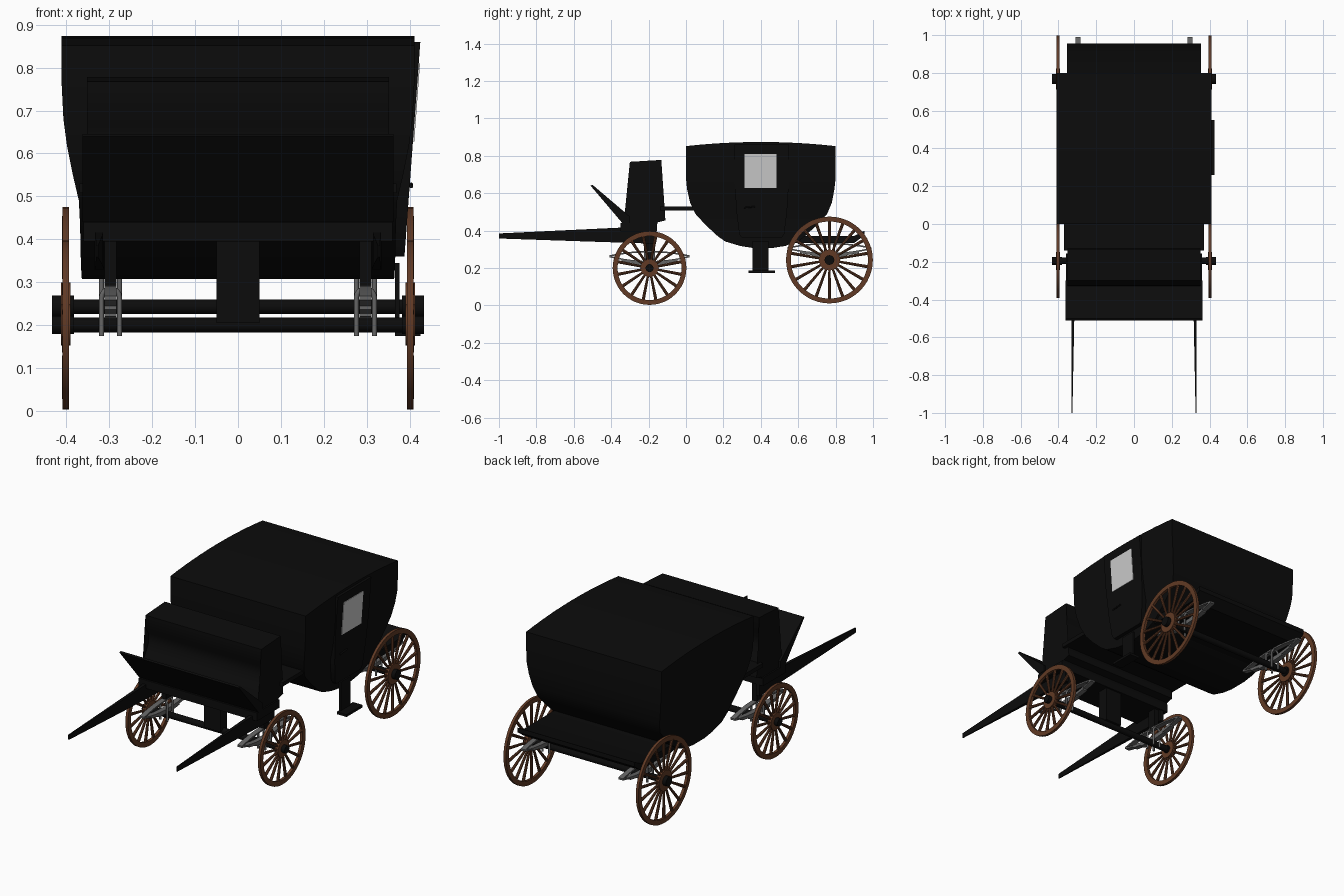
import bpy, bmesh, math
from mathutils import Matrix, Vector

if "Cube" in bpy.data.objects:
    bpy.data.objects.remove(bpy.data.objects["Cube"])

def mat(name, c):
    m = bpy.data.materials.new(name)
    m.diffuse_color = (*c, 1)
    m.use_nodes = True
    m.node_tree.nodes["Principled BSDF"].inputs["Base Color"].default_value = m.diffuse_color
    return m

BLACK = mat("black paint", (0.0035, 0.0035, 0.0035))
BROWN = mat("brown wood", (0.12, 0.042, 0.018))
GREY = mat("spring steel", (0.13, 0.13, 0.13))
GLASS = mat("pale window", (0.6, 0.6, 0.6))

def finish(name, bm, m, smooth=True):
    bmesh.ops.recalc_face_normals(bm, faces=bm.faces[:])
    me = bpy.data.meshes.new(name)
    bm.to_mesh(me)
    bm.free()
    me.materials.append(m)
    ob = bpy.data.objects.new(name, me)
    bpy.context.collection.objects.link(ob)
    if smooth:
        bpy.ops.object.select_all(action='DESELECT')
        ob.select_set(True)
        bpy.context.view_layer.objects.active = ob
        bpy.ops.object.shade_smooth_by_angle(angle=math.radians(35))
    return ob

def loft(name, rows, m):
    """Stack of rectangles, each row = z, y0, y1, x0, x1."""
    bm = bmesh.new()
    rings = [[bm.verts.new(p) for p in ((x0, y0, z), (x1, y0, z), (x1, y1, z), (x0, y1, z))]
             for z, y0, y1, x0, x1 in rows]
    for a, b in zip(rings, rings[1:]):
        for i in range(4):
            bm.faces.new((a[i], a[(i + 1) % 4], b[(i + 1) % 4], b[i]))
    bm.faces.new(rings[0])
    bm.faces.new(rings[-1])
    return finish(name, bm, m)

def box(name, x0, x1, y0, y1, z0, z1, m=BLACK):
    return loft(name, [(z0, y0, y1, x0, x1), (z1, y0, y1, x0, x1)], m)

def side_profile(name, pts, x0, x1, m=BLACK):
    """Side outline (y, z) extruded across x."""
    bm = bmesh.new()
    a = [bm.verts.new((x0, y, z)) for y, z in pts]
    b = [bm.verts.new((x1, y, z)) for y, z in pts]
    n = len(pts)
    for i in range(n):
        bm.faces.new((a[i], a[(i + 1) % n], b[(i + 1) % n], b[i]))
    caps = [bm.faces.new(a), bm.faces.new(b)]
    bmesh.ops.triangulate(bm, faces=caps)
    return finish(name, bm, m)

def add_cyl(bm, p, q, r1, r2, seg):
    p, q = Vector(p), Vector(q)
    d = q - p
    M = Matrix.Translation((p + q) / 2) @ d.to_track_quat('Z', 'Y').to_matrix().to_4x4()
    bmesh.ops.create_cone(bm, cap_ends=True, segments=seg, radius1=r1, radius2=r2,
                          depth=d.length, matrix=M)

def rod(name, p, q, r, m=BLACK, seg=20):
    bm = bmesh.new()
    add_cyl(bm, p, q, r, r, seg)
    return finish(name, bm, m)

# cabin body: narrow rounded belly, upright upper walls
body = [(0.307, 0.36, 0.46, 0.364), (0.318, 0.29, 0.53, 0.365), (0.342, 0.21, 0.60, 0.366),
        (0.37, 0.17, 0.635, 0.367), (0.43, 0.105, 0.70, 0.368), (0.49, 0.05, 0.755, 0.371),
        (0.55, 0.022, 0.78, 0.385), (0.62, 0.006, 0.793, 0.399), (0.68, 0.0, 0.80, 0.407),
        (0.76, 0.0, 0.80, 0.411), (0.85, 0.0, 0.80, 0.411)]
loft("cabin_body", [(z, a, b, -w, w) for z, a, b, w in body], BLACK)
roof = [(0.8 * i / 12, 0.852 + 0.022 * (1 - (i / 6 - 1) ** 2)) for i in range(13)]
side_profile("cabin_roof", [(0, 0.845)] + roof + [(0.8, 0.845)], -0.411, 0.411)

# door on the right side, with window and handle
def door_x(z):
    return 0.388 + (z - 0.36) * 0.074
loft("door", [(z, a, b, 0.36, door_x(z)) for z, a, b in
              ((0.36, 0.30, 0.51), (0.38, 0.285, 0.525), (0.5, 0.27, 0.54),
               (0.66, 0.26, 0.55), (0.86, 0.26, 0.55))], BLACK)
loft("door_window", [(z, 0.313, 0.483, door_x(z) - 0.004, door_x(z) + 0.003)
                     for z in (0.628, 0.81)], GLASS)
rod("door_handle_stem", (0.39, 0.34, 0.525), (0.406, 0.34, 0.525), 0.004)
rod("door_handle", (0.404, 0.31, 0.523), (0.404, 0.37, 0.528), 0.004)

# boarding step under the door
box("step_post", 0.366, 0.376, 0.355, 0.44, 0.18, 0.345)
box("step_tread", 0.366, 0.425, 0.335, 0.475, 0.174, 0.187)

# driver's seat, floor, footboard and link to the cabin
side_profile("driver_seat", [(-0.30, 0.768), (-0.30, 0.70), (-0.275, 0.66), (-0.272, 0.61),
             (-0.295, 0.565), (-0.325, 0.52), (-0.335, 0.45), (-0.335, 0.42), (-0.16, 0.42),
             (-0.15, 0.445), (-0.11, 0.455), (-0.115, 0.50), (-0.14, 0.555), (-0.163, 0.61),
             (-0.163, 0.655), (-0.145, 0.69), (-0.132, 0.778)], -0.352, 0.352)
box("driver_floor", -0.36, 0.36, -0.35, -0.155, 0.395, 0.44)
side_profile("footboard", [(-0.51, 0.64), (-0.50, 0.645), (-0.30, 0.475), (-0.30, 0.44),
             (-0.34, 0.44)], -0.363, 0.363)
box("link_deck", -0.37, 0.37, -0.14, 0.05, 0.508, 0.53)

# rear platform
side_profile("rear_platform", [(0.52, 0.335), (0.90, 0.335), (0.955, 0.375), (0.955, 0.40),
             (0.90, 0.372), (0.52, 0.372)], -0.355, 0.355)

# shafts, tapering forward
for s, side in ((-1, "left"), (1, "right")):
    bm = bmesh.new()
    ends = []
    for y, z0, z1, xi, xo in ((-1.0, 0.358, 0.385, 0.326, 0.331), (-0.5, 0.341, 0.409, 0.316, 0.332),
                              (-0.16, 0.33, 0.425, 0.312, 0.334)):
        ends.append([bm.verts.new((s * x, y, z)) for x, z in
                     ((xi, z0), (xo, z0), (xo, z1), (xi, z1))])
    for a, b in zip(ends, ends[1:]):
        for i in range(4):
            bm.faces.new((a[i], a[(i + 1) % 4], b[(i + 1) % 4], b[i]))
    bm.faces.new(ends[0])
    bm.faces.new(ends[-1])
    finish(side + "_shaft", bm, BLACK, False)

def wheel(name, x, y, z, R, spokes):
    bm = bmesh.new()
    N, h, w = 48, 0.0075, 0.026
    rings = []
    for i in range(N):
        c, s = math.cos(2 * math.pi * i / N), math.sin(2 * math.pi * i / N)
        rings.append([bm.verts.new((x + dx, y + r * c, z + r * s)) for dx, r in
                      ((-h, R - w), (h, R - w), (h, R), (-h, R))])
    for i in range(N):
        a, b = rings[i], rings[(i + 1) % N]
        for k in range(4):
            bm.faces.new((a[k], a[(k + 1) % 4], b[(k + 1) % 4], b[k]))
    for i in range(spokes):
        t = 2 * math.pi * (i + 0.5) / spokes
        d = Vector((0, math.cos(t), math.sin(t)))
        c = Vector((x, y, z))
        add_cyl(bm, c + d * 0.03, c + d * (R - w + 0.005), 0.006, 0.0085, 8)
    add_cyl(bm, (x - 0.011, y, z), (x + 0.011, y, z), R * 0.24, R * 0.24, 28)
    finish(name, bm, BROWN)

def tube(name, pts, r):
    cu = bpy.data.curves.new(name, 'CURVE')
    cu.dimensions = '3D'
    cu.bevel_depth = r
    cu.bevel_resolution = 2
    cu.use_fill_caps = True
    sp = cu.splines.new('POLY')
    sp.points.add(len(pts) - 1)
    for p, q in zip(sp.points, pts):
        p.co = (*q, 1)
    cu.materials.append(GREY)
    bpy.context.collection.objects.link(bpy.data.objects.new(name, cu))

# axles with wheels, hubs and leaf springs
for end, y, z, R, n, hub, half, top in (("front", -0.195, 0.20, 0.197, 16, 0.021, 0.215, 0.41),
                                        ("rear", 0.767, 0.243, 0.232, 18, 0.026, 0.224, 0.35)):
    rod(end + "_axle", (-0.42, y, z), (0.42, y, z), 0.017)
    for s, side in ((-1, "left"), (1, "right")):
        nm = end + "_" + side
        wheel(nm + "_wheel", s * 0.402, y, z, R, n)
        rod(nm + "_hub", (s * 0.382, y, z), (s * 0.434, y, z), hub)
        xs = s * 0.297
        # elliptic spring: stacked lower leaves and one upper leaf
        for k, (mid, tip, L) in enumerate(((0.034, 0.062, 1), (0.026, 0.040, 0.7),
                                           (0.018, 0.024, 0.42), (0.088, 0.064, 1))):
            pts = [(y + half * L * (i / 8 - 1), z + mid + (tip - mid) * (i / 8 - 1) ** 2)
                   for i in range(17)]
            outline = [(a, b + 0.004) for a, b in pts] + [(a, b - 0.004) for a, b in pts[::-1]]
            side_profile(f"{nm}_spring_leaf_{k}", outline, xs - 0.014, xs + 0.014, GREY)
        # clamps over the axle
        for j, dy in enumerate((-0.024, 0.024)):
            arc = [(xs + 0.021 * math.cos(math.pi * i / 8), y + dy,
                    z + 0.064 + 0.021 * math.sin(math.pi * i / 8)) for i in range(9)]
            tube(f"{nm}_clamp_{j}", [(xs + 0.021, y + dy, z - 0.025)] + arc
                 + [(xs - 0.021, y + dy, z - 0.025)], 0.006)
        box(nm + "_spring_bracket", xs - 0.014, xs + 0.014, y - 0.025, y + 0.025, z + 0.085, top)

# centre pivot block above the front axle
box("pivot_block", -0.05, 0.05, -0.225, -0.165, 0.205, 0.41)
